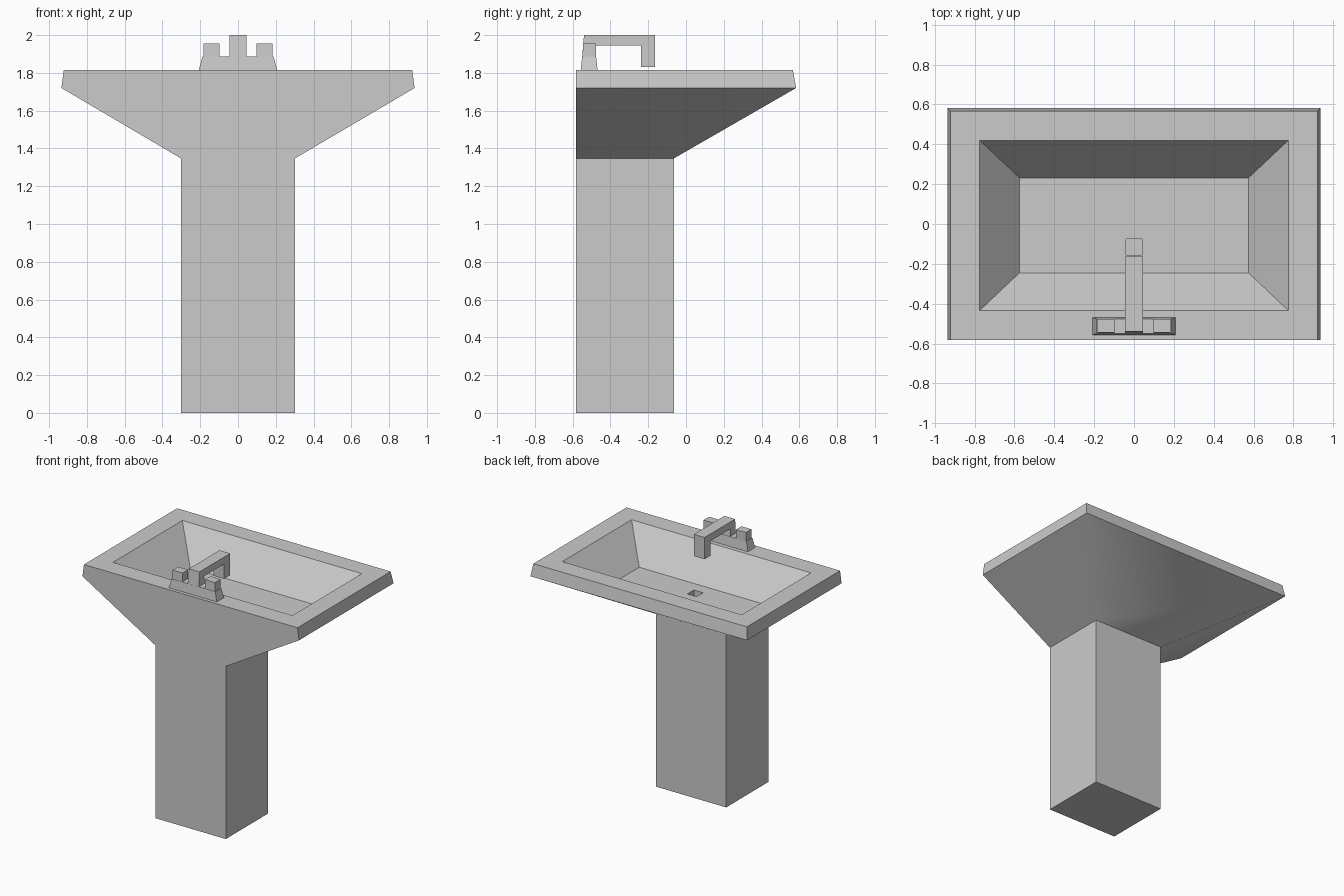
import bpy, bmesh, math

if "Cube" in bpy.data.objects:
    bpy.data.objects.remove(bpy.data.objects["Cube"])


def make_object(name, bm):
    bmesh.ops.recalc_face_normals(bm, faces=bm.faces)
    mesh = bpy.data.meshes.new(name)
    bm.to_mesh(mesh)
    bm.free()
    obj = bpy.data.objects.new(name, mesh)
    bpy.context.collection.objects.link(obj)
    return obj


def ring_stack(name, rings):
    """Closed solid through rectangles given as (x0, x1, y0, y1, z)."""
    bm = bmesh.new()
    loops = [[bm.verts.new((x, y, z)) for x, y in
              ((x0, y0), (x1, y0), (x1, y1), (x0, y1))]
             for x0, x1, y0, y1, z in rings]
    for a, b in zip(loops, loops[1:]):
        for i in range(4):
            j = (i + 1) % 4
            bm.faces.new((a[i], a[j], b[j], b[i]))
    bm.faces.new(loops[0])
    bm.faces.new(loops[-1])
    return make_object(name, bm)


def side_profile(name, points, half_width):
    """Extrude a (y, z) outline along x."""
    bm = bmesh.new()
    face = bm.faces.new([bm.verts.new((-half_width, y, z)) for y, z in points])
    ext = bmesh.ops.extrude_face_region(bm, geom=[face])
    moved = [v for v in ext["geom"] if isinstance(v, bmesh.types.BMVert)]
    bmesh.ops.translate(bm, verts=moved, vec=(2 * half_width, 0, 0))
    return make_object(name, bm)


# Pedestal, flared underside, rim, basin and drain in one continuous skin
sink = ring_stack("pedestal_basin", [
    (-0.303, 0.303, -0.583, -0.063, 0.0),
    (-0.303, 0.303, -0.583, -0.063, 1.348),
    (-0.935, 0.935, -0.583, 0.583, 1.72),
    (-0.922, 0.922, -0.583, 0.566, 1.815),
    (-0.775, 0.775, -0.435, 0.42, 1.815),
    (-0.575, 0.575, -0.245, 0.232, 1.57),
    (-0.04, 0.04, -0.155, -0.075, 1.57),
    (-0.04, 0.04, -0.155, -0.075, 1.52),
])

# Underside corners are softly shaded, all other edges stay sharp
bpy.context.view_layer.objects.active = sink
sink.select_set(True)
bpy.ops.object.shade_smooth_by_angle(angle=math.radians(45))
sink.select_set(False)

# Tapered faucet base
ring_stack("faucet_base", [
    (-0.208, 0.208, -0.557, -0.468, 1.812),
    (-0.188, 0.188, -0.55, -0.476, 1.887),
])

# Square tap handles
for side, label in ((-1, "left"), (1, "right")):
    c = side * 0.14
    ring_stack("tap_handle_" + label, [
        (c - 0.043, c + 0.043, -0.548, -0.476, 1.88),
        (c - 0.043, c + 0.043, -0.545, -0.477, 1.955),
    ])

# Angular spout
side_profile("faucet_spout", [
    (-0.55, 1.88), (-0.54, 2.0), (-0.163, 2.0), (-0.163, 1.83),
    (-0.237, 1.83), (-0.237, 1.945), (-0.483, 1.945), (-0.477, 1.88),
], 0.046)
